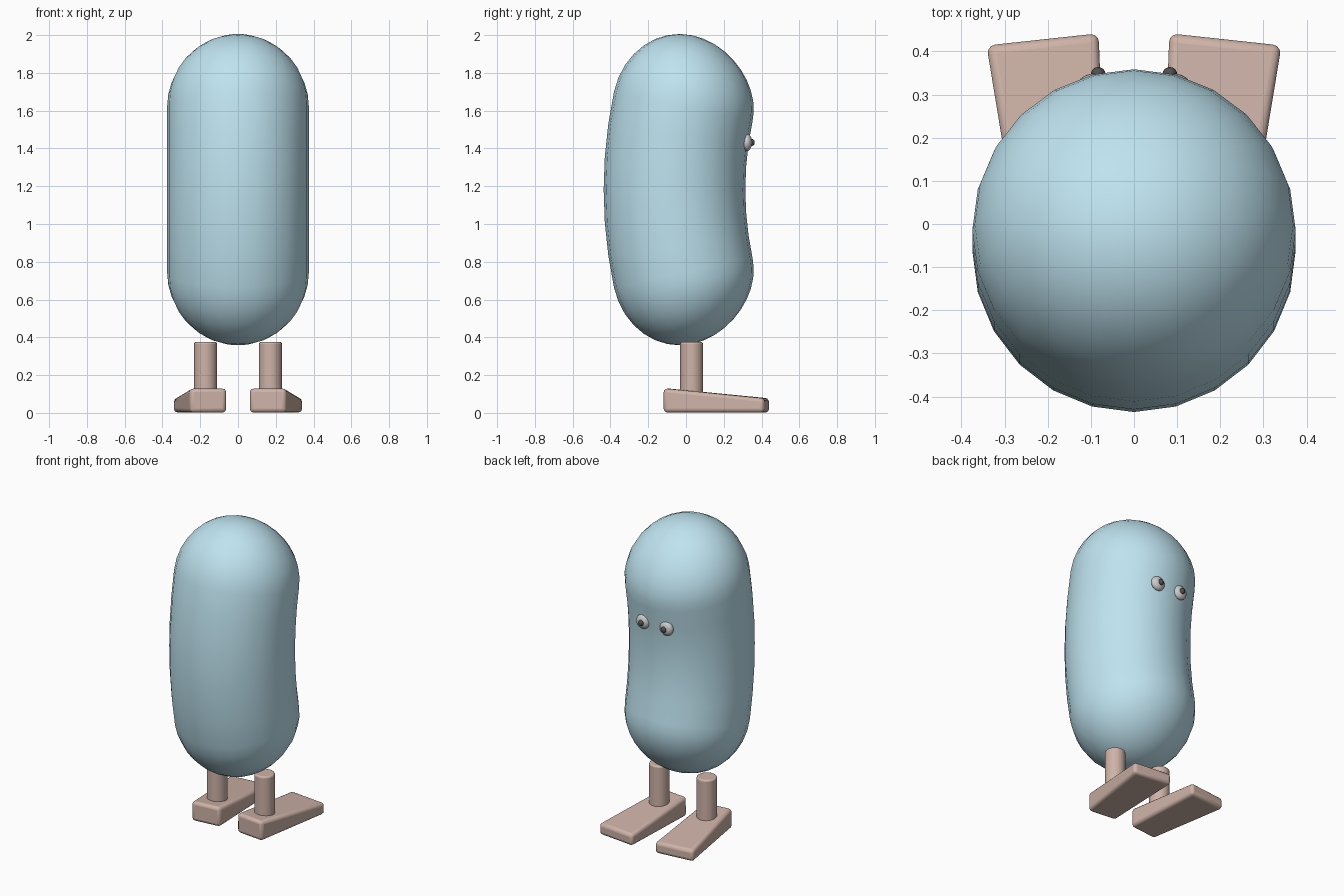
import bpy, bmesh
from math import sin, cos, pi

if "Cube" in bpy.data.objects:
    bpy.data.objects.remove(bpy.data.objects["Cube"])

def material(name, rgb):
    m = bpy.data.materials.new(name)
    m.diffuse_color = (*rgb, 1)
    m.use_nodes = True
    m.node_tree.nodes["Principled BSDF"].inputs["Base Color"].default_value = m.diffuse_color
    return m

BLUE = material("blue", (0.52, 0.77, 0.87))
TAN = material("tan", (0.62, 0.45, 0.39))
DARK = material("dark", (0.08, 0.08, 0.08))

def finish(bm, name, mat=None, angle=0.7):
    bmesh.ops.recalc_face_normals(bm, faces=bm.faces)
    me = bpy.data.meshes.new(name)
    bm.to_mesh(me)
    bm.free()
    ob = bpy.data.objects.new(name, me)
    bpy.context.collection.objects.link(ob)
    if mat:
        me.materials.append(mat)
    bpy.ops.object.select_all(action='DESELECT')
    ob.select_set(True)
    bpy.context.view_layer.objects.active = ob
    bpy.ops.object.shade_smooth_by_angle(angle=angle)
    return ob

# Body: a capsule profile spun round, then bent along an arc
RAD, HALF, BEND, MID_Y, MID_Z, SIDES = 0.375, 0.443, 2.1, -0.061, 1.182, 24
CAP = 9
profile = [(RAD * cos(a), -HALF + RAD * sin(a))
           for a in (-pi / 2 + pi / 2 * i / CAP for i in range(1, CAP + 1))]
profile += [(RAD, HALF * t) for t in (-0.67, -0.33, 0, 0.33, 0.67)]
profile += [(r, -s) for r, s in reversed(profile[:CAP])]

def bent(x, y, s):
    a = s / BEND
    return (x, MID_Y + BEND - (BEND - y) * cos(a), MID_Z + (BEND - y) * sin(a))

bm = bmesh.new()
rings = [[bm.verts.new(bent(r * cos(2 * pi * k / SIDES), r * sin(2 * pi * k / SIDES), s))
          for k in range(SIDES)] for r, s in profile]
poles = [bm.verts.new(bent(0, 0, e * (HALF + RAD))) for e in (-1, 1)]
for k in range(SIDES):
    n = (k + 1) % SIDES
    for a, b in zip(rings, rings[1:]):
        bm.faces.new((a[k], a[n], b[n], b[k]))
    bm.faces.new((poles[0], rings[0][n], rings[0][k]))
    bm.faces.new((poles[1], rings[-1][k], rings[-1][n]))
finish(bm, "body", BLUE)

def bevelled(ob, width):
    mod = ob.modifiers.new("bevel", 'BEVEL')
    mod.width, mod.segments = width, 3
    mod.limit_method, mod.angle_limit = 'ANGLE', 0.8

def ellipsoid(name, loc, size, mat=None):
    bm = bmesh.new()
    bmesh.ops.create_uvsphere(bm, u_segments=20, v_segments=12, radius=1)
    bmesh.ops.scale(bm, vec=size, verts=bm.verts)
    bmesh.ops.translate(bm, vec=loc, verts=bm.verts)
    finish(bm, name, mat)

for side, word in ((-1, "left"), (1, "right")):
    # Leg
    bm = bmesh.new()
    bmesh.ops.create_cone(bm, cap_ends=True, segments=24, radius1=0.061,
                          radius2=0.061, depth=0.315)
    bmesh.ops.translate(bm, vec=(side * 0.172, 0.03, 0.2175), verts=bm.verts)
    bevelled(finish(bm, word + "_leg", TAN), 0.01)

    # Foot: wedge turned slightly outward, outline as x, y, top height
    bm = bmesh.new()
    outline = [(0.062, -0.10, 0.13), (0.254, -0.12, 0.13),
               (0.342, 0.414, 0.077), (0.082, 0.442, 0.077)]
    low = [bm.verts.new((side * x, y, 0.002)) for x, y, z in outline]
    top = [bm.verts.new((side * x, y, z)) for x, y, z in outline]
    bm.faces.new(low)
    bm.faces.new(top)
    for i in range(4):
        j = (i + 1) % 4
        bm.faces.new((low[i], low[j], top[j], top[i]))
    bevelled(finish(bm, word + "_foot", TAN), 0.02)

    # Eye and pupil
    ellipsoid(word + "_eye", (side * 0.085, 0.322, 1.432), (0.046, 0.028, 0.046))
    ellipsoid(word + "_pupil", (side * 0.083, 0.347, 1.432), (0.017, 0.017, 0.019), DARK)
